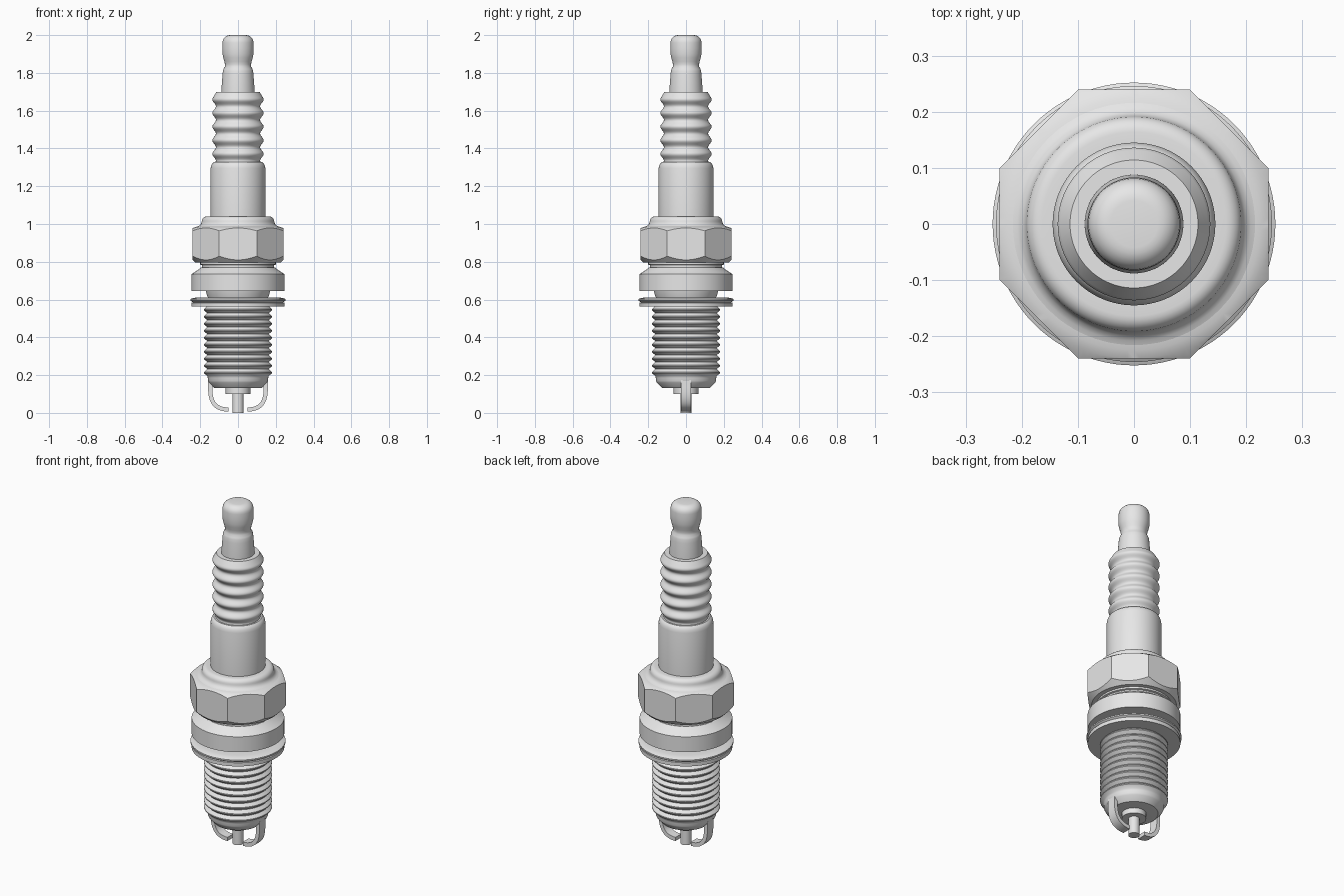
import bpy, bmesh, math

if "Cube" in bpy.data.objects:
    bpy.data.objects.remove(bpy.data.objects["Cube"])

metal = bpy.data.materials.new("light_grey")
metal.diffuse_color = (0.8, 0.8, 0.8, 1)
metal.use_nodes = True
metal.node_tree.nodes["Principled BSDF"].inputs["Base Color"].default_value = metal.diffuse_color


def finish(name, bm, angle=32):
    bmesh.ops.remove_doubles(bm, verts=bm.verts, dist=1e-5)
    bmesh.ops.recalc_face_normals(bm, faces=bm.faces)
    me = bpy.data.meshes.new(name)
    bm.to_mesh(me)
    bm.free()
    me.materials.append(metal)
    ob = bpy.data.objects.new(name, me)
    bpy.context.collection.objects.link(ob)
    bpy.ops.object.select_all(action='DESELECT')
    ob.select_set(True)
    bpy.context.view_layer.objects.active = ob
    bpy.ops.object.shade_smooth_by_angle(angle=math.radians(angle))
    return ob


def lathe(name, profile, n=96):
    """Closed solid of revolution from (radius, z) points, top to bottom."""
    bm = bmesh.new()
    rings = []
    for r, z in profile:
        rings.append([bm.verts.new((r * math.cos(2 * math.pi * i / n),
                                    r * math.sin(2 * math.pi * i / n), z)) for i in range(n)])
    for a, b in zip(rings, rings[1:]):
        for i in range(n):
            j = (i + 1) % n
            bm.faces.new((a[i], b[i], b[j], a[j]))
    bm.faces.new(rings[0])
    bm.faces.new(rings[-1])
    return finish(name, bm)


def corner(r, z, rad, steps=6):
    """Rounded upper outer corner ending at radius r, with top at z."""
    return [(r - rad + rad * math.sin(t * math.pi / 2 / steps),
             z - rad + rad * math.cos(t * math.pi / 2 / steps)) for t in range(steps + 1)]


# Terminal cap with a waist
lathe("terminal", corner(0.082, 2.0, 0.04) +
      [(0.083, 1.93), (0.082, 1.90), (0.078, 1.88), (0.072, 1.86), (0.069, 1.845),
       (0.070, 1.832), (0.077, 1.82), (0.080, 1.81), (0.082, 1.79), (0.088, 1.71), (0.088, 1.68)])

# Ribbed upper insulator
ribs = [(0.105, 1.70), (0.114, 1.70), (0.120, 1.69)]
pitch, top, count = 0.072, 1.695, 5
for i in range(4, count * 12 + 1):
    phase = i / 12
    ribs.append((0.1265 - 0.0095 * math.cos(2 * math.pi * phase), top - phase * pitch))
lathe("ribbed_insulator", ribs + [(0.120, 1.325), (0.120, 1.30)])

# Smooth lower insulator
lathe("insulator_body", [(0.118, 1.328), (0.128, 1.328), (0.136, 1.322), (0.142, 1.31),
                         (0.145, 1.295), (0.145, 1.02)])

# Crimped collar above the nut
lathe("shell_collar", [(0.14, 1.041)] + corner(0.192, 1.041, 0.028) +
      [(0.194, 1.005), (0.199, 0.996), (0.208, 0.989), (0.222, 0.984), (0.222, 0.96)])

# Eight-sided nut: a chamfered disc cut to an octagon
nut = lathe("octagon_nut", [(0.20, 0.99), (0.225, 0.984), (0.240, 0.979), (0.275, 0.952),
                            (0.275, 0.845), (0.225, 0.795), (0.18, 0.795)], 128)
bm = bmesh.new()
bmesh.ops.create_cone(bm, cap_ends=True, segments=8, depth=0.4,
                      radius1=0.24 / math.cos(math.pi / 8), radius2=0.24 / math.cos(math.pi / 8))
for v in bm.verts:
    a = math.atan2(v.co.y, v.co.x)
    a = (math.floor(a / (math.pi / 4) + 1e-4) + 0.5) * math.pi / 4
    r = math.hypot(v.co.x, v.co.y)
    v.co = (r * math.cos(a), r * math.sin(a), v.co.z + 0.9)
cutter = finish("octagon_cutter", bm)
mod = nut.modifiers.new("octagon", 'BOOLEAN')
mod.operation = 'INTERSECT'
mod.solver = 'EXACT'
mod.object = cutter
bpy.ops.object.select_all(action='DESELECT')
nut.select_set(True)
bpy.context.view_layer.objects.active = nut
bpy.ops.object.modifier_apply(modifier="octagon")
bpy.data.objects.remove(cutter)
bpy.ops.object.shade_smooth_by_angle(angle=math.radians(20))

# Groove and seat flange under the nut
lathe("shell_groove", [(0.18, 0.81), (0.200, 0.80), (0.200, 0.785), (0.190, 0.782), (0.190, 0.76)])
lathe("seat_flange", [(0.18, 0.772), (0.196, 0.770), (0.205, 0.762), (0.246, 0.735),
                      (0.246, 0.645), (0.17, 0.645), (0.165, 0.625), (0.155, 0.60)])

# Crushed gasket ring
lathe("gasket", [(0.15, 0.612), (0.215, 0.612), (0.245, 0.606), (0.252, 0.602), (0.252, 0.594),
                 (0.238, 0.585), (0.246, 0.583), (0.246, 0.562), (0.15, 0.562)])

# Threaded barrel with a tapered end
thread = [(0.15, 0.58), (0.163, 0.575)]
turns, z0, z1 = 10, 0.565, 0.195
step = (z0 - z1) / turns
for i in range(turns):
    z = z0 - i * step
    thread += [(0.163, z), (0.180, z - 0.42 * step), (0.180, z - 0.58 * step), (0.163, z - step)]
lathe("threaded_barrel", thread + [(0.160, 0.185), (0.159, 0.17), (0.154, 0.16),
                                   (0.128, 0.133), (0.10, 0.131)])

# Insulator nose and centre electrode
lathe("nose_ring", [(0.065, 0.15), (0.065, 0.10), (0.02, 0.10)], 64)
lathe("centre_electrode", [(0.030, 0.12), (0.030, 0.0)], 48)


# Two curved side electrodes
def side_electrode(name, side):
    p0, p1, p2, p3 = (0.147, 0.13), (0.147, 0.055), (0.12, 0.018), (0.05, 0.018)
    path = [(0.147, 0.175)]
    for k in range(13):
        t = k / 12
        w = ((1 - t) ** 3, 3 * t * (1 - t) ** 2, 3 * t * t * (1 - t), t ** 3)
        path.append(tuple(sum(c * p[i] for c, p in zip(w, (p0, p1, p2, p3))) for i in (0, 1)))
    bm = bmesh.new()
    rings = []
    for i, (x, z) in enumerate(path):
        a, b = path[max(i - 1, 0)], path[min(i + 1, len(path) - 1)]
        dx, dz = b[0] - a[0], b[1] - a[1]
        d = math.hypot(dx, dz)
        nx, nz = -dz / d * 0.011, dx / d * 0.011
        rings.append([bm.verts.new((side * (x + s * nx), y, z + s * nz))
                      for s, y in ((1, -0.027), (1, 0.027), (-1, 0.027), (-1, -0.027))])
    for a, b in zip(rings, rings[1:]):
        for i in range(4):
            j = (i + 1) % 4
            bm.faces.new((a[i], a[j], b[j], b[i]))
    bm.faces.new(rings[0])
    bm.faces.new(rings[-1])
    finish(name, bm)


side_electrode("side_electrode_right", 1)
side_electrode("side_electrode_left", -1)
